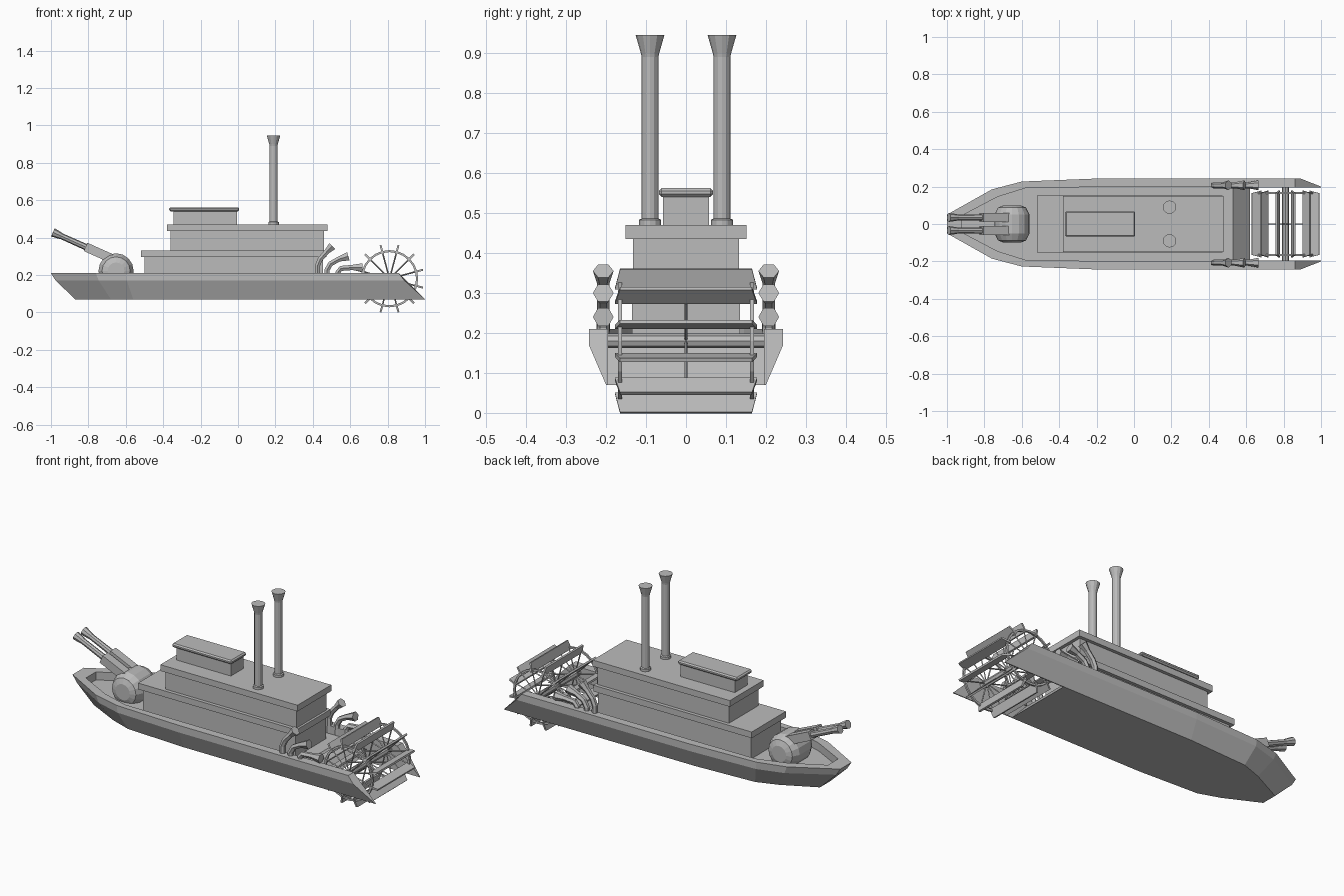
import bpy, bmesh, math
from mathutils import Vector, Matrix

cube = bpy.data.objects.get("Cube")
if cube:
    bpy.data.objects.remove(cube, do_unlink=True)

grey = bpy.data.materials.new("plain_grey")
grey.use_nodes = True
COLOUR = (0.5, 0.5, 0.5, 1)
grey.diffuse_color = COLOUR
grey.node_tree.nodes["Principled BSDF"].inputs["Base Color"].default_value = COLOUR


def finish(name, bm):
    bmesh.ops.recalc_face_normals(bm, faces=bm.faces)
    mesh = bpy.data.meshes.new(name)
    bm.to_mesh(mesh)
    bm.free()
    mesh.materials.append(grey)
    obj = bpy.data.objects.new(name, mesh)
    bpy.context.scene.collection.objects.link(obj)
    return obj


def add_box(bm, x0, x1, y0, y1, z0, z1):
    size = Matrix.Diagonal((x1 - x0, y1 - y0, z1 - z0, 1))
    mid = Matrix.Translation(((x0 + x1) / 2, (y0 + y1) / 2, (z0 + z1) / 2))
    bmesh.ops.create_cube(bm, size=1, matrix=mid @ size)


def box(name, *bounds):
    bm = bmesh.new()
    add_box(bm, *bounds)
    return finish(name, bm)


def add_tube(bm, points, radii, sides=8, turn=0.0):
    """Sweep a polygon along a path, with one radius per point."""
    pts = [Vector(p) for p in points]
    rings = []
    for i, p in enumerate(pts):
        tangent = (pts[min(i + 1, len(pts) - 1)] - pts[max(i - 1, 0)]).normalized()
        u = Vector((1, 0, 0)) if abs(tangent.y) > 0.9 else Vector((0, 1, 0))
        v = tangent.cross(u).normalized()
        angles = [math.tau * k / sides + turn for k in range(sides)]
        rings.append([bm.verts.new(p + radii[i] * (u * math.cos(a) + v * math.sin(a)))
                      for a in angles])
    for a, b in zip(rings, rings[1:]):
        for k in range(sides):
            n = (k + 1) % sides
            bm.faces.new((a[k], a[n], b[n], b[k]))
    bm.faces.new(rings[0])
    bm.faces.new(rings[-1])


def tube(name, points, radii, sides=8, turn=0.0):
    bm = bmesh.new()
    add_tube(bm, points, radii, sides, turn)
    return finish(name, bm)


# Hull: stations from bow to stern, each with (x, y) of inner wall, rim, chine and floor
DECK, RIM, CHINE, FLOOR = 0.165, 0.21, 0.17, 0.07
stations = [
    ((-0.92, 0.045), (-1.0, 0.05), (-0.975, 0.048), (-0.87, 0.045)),
    ((-0.73, 0.145), (-0.76, 0.185), (-0.745, 0.183), (-0.68, 0.14)),
    ((-0.57, 0.195), (-0.6, 0.227), (-0.595, 0.227), (-0.56, 0.182)),
    ((-0.2, 0.197), (-0.2, 0.243), (-0.2, 0.243), (-0.2, 0.2)),
    ((0.53, 0.197), (0.53, 0.243), (0.53, 0.243), (0.53, 0.2)),
    ((0.62, 0.195), (0.62, 0.243), (0.62, 0.243), (0.62, 0.2)),
    ((0.86, 0.195), (0.86, 0.243), (0.89, 0.243), (1.0, 0.2)),
]
bm = bmesh.new()
rows = {}
for side in (-1, 1):
    for i, (inner, rim, chine, floor) in enumerate(stations):
        low = DECK if i < 5 else FLOOR
        low_x = 1.0 if i == 6 else inner[0]
        levels = [(low_x, inner[1], low), (*inner, RIM), (*rim, RIM),
                  (*chine, CHINE), (*floor, FLOOR)]
        rows[side, i] = [bm.verts.new((x, y * side, z)) for x, y, z in levels]
path = [rows[-1, i] for i in range(6, -1, -1)] + [rows[1, i] for i in range(7)]
for a, b in zip(path, path[1:]):
    for k in range(4):
        bm.faces.new((a[k], b[k], b[k + 1], a[k + 1]))
# Deck, sloping transom, flat bottom and the two stern arms
bm.faces.new([r[0] for r in path[2:12]])
bm.faces.new((path[1][0], path[2][0], path[11][0], path[12][0]))
bm.faces.new([path[1][0]] + [r[4] for r in path[1:13]] + [path[12][0]])
for side in (-1, 1):
    a, b = rows[side, 5], rows[side, 6]
    bm.faces.new((a[0], a[4], b[4], b[0]))
    bm.faces.new(b)
finish("hull", bm)


# Cabin storeys: recessed walls divided by thin upright fins, under an overhanging roof
def storey(name, x0, x1, half, z0, z1, roof_top, bays):
    inset = 0.012
    bm = bmesh.new()
    add_box(bm, x0 + inset, x1 - inset, inset - half, half - inset, z0, z1)
    t = 0.002
    for k in range(bays + 1):
        x = x0 + t + (x1 - x0 - 2 * t) * k / bays
        add_box(bm, x - t, x + t, -half, half, z0, z1)
    for k in range(6):
        y = (half - t) * (k / 2.5 - 1)
        add_box(bm, x0, x1, y - t, y + t, z0, z1)
    finish(name + "_walls", bm)
    lip = 0.018
    box(name + "_roof", x0 - lip, x1 + lip, -half - lip, half + lip, z1, roof_top)


storey("lower_cabin", -0.5, 0.455, 0.135, DECK, 0.295, 0.33, 11)
storey("upper_cabin", -0.362, 0.46, 0.133, 0.33, 0.435, 0.47, 10)

# Pilot house with a bevelled roof
box("pilot_house", -0.345, -0.005, -0.057, 0.057, 0.47, 0.545)
roof = box("pilot_roof", -0.368, 0.006, -0.068, 0.068, 0.54, 0.562)
bevel = roof.modifiers.new("soft_edge", "BEVEL")
bevel.width = 0.007
bevel.segments = 1

# Funnels, ventilators and gun barrels, mirrored across the centre line
for side, label in ((1, "left"), (-1, "right")):
    y = 0.09 * side
    heights = (0.47, 0.483, 0.486, 0.89, 0.9, 0.945)
    tube("funnel_" + label, [(0.19, y, z) for z in heights],
         (0.028, 0.028, 0.021, 0.021, 0.023, 0.036), 12)

    vents = {
        "high": [(0.425, 0.17), (0.425, 0.25), (0.44, 0.285), (0.475, 0.325), (0.505, 0.355)],
        "middle": [(0.475, 0.17), (0.475, 0.225), (0.495, 0.26), (0.54, 0.285), (0.59, 0.3)],
        "low": [(0.535, 0.17), (0.535, 0.215), (0.55, 0.235), (0.61, 0.24), (0.665, 0.24)],
    }
    for level, line in vents.items():
        tube(f"{level}_vent_{label}", [(x, 0.207 * side, z) for x, z in line],
             (0.017, 0.016, 0.016, 0.016, 0.026), 6)

    gy = 0.035 * side
    back, tip = Vector((-0.64, gy, 0.272)), Vector((-0.99, gy, 0.428))
    along = [back.lerp(tip, f) for f in (0, 0.5, 0.86, 0.9, 1)]
    tube("gun_barrel_" + label, along, (0.017, 0.017, 0.016, 0.019, 0.024), 8)
    tube("gun_sleeve_" + label, [back, back.lerp(tip, 0.5)], (0.034, 0.034), 4, math.pi / 4)

# Gun turret: a drum lying across the deck with chamfered cheeks
tube("gun_turret", [(-0.652, y, 0.222) for y in (-0.1, -0.088, -0.05, 0.05, 0.088, 0.1)],
     (0.045, 0.075, 0.094, 0.094, 0.075, 0.045), 16)

# Stern paddle wheel: axle, rims, spokes and tapered blades
hub = Vector((0.81, 0, 0.18))
tube("wheel_axle", [hub + Vector((0, y, 0)) for y in (-0.21, 0.21)], (0.018, 0.018), 8)
for side, label in ((1, "left"), (-1, "right")):
    bm = bmesh.new()
    steps = 24
    ring = []
    for k in range(steps):
        a = math.tau * k / steps
        out = Vector((math.sin(a), 0, math.cos(a)))
        ring.append([bm.verts.new(hub + out * r + Vector((0, y * side, 0)))
                     for r, y in ((0.142, 0.16), (0.153, 0.16), (0.153, 0.17), (0.142, 0.17))])
    for k in range(steps):
        a, b = ring[k], ring[(k + 1) % steps]
        for j in range(4):
            n = (j + 1) % 4
            bm.faces.new((a[j], a[n], b[n], b[j]))
    finish("wheel_rim_" + label, bm)

spokes, blades = bmesh.new(), bmesh.new()
for k in range(12):
    a = math.tau * (k + 0.5) / 12
    out = Vector((math.sin(a), 0, math.cos(a)))
    across = Vector((math.cos(a), 0, -math.sin(a))) * 0.005
    for y in (-0.165, 0, 0.165):
        start = hub + Vector((0, y, 0))
        add_tube(spokes, [start, start + out * 0.15], (0.004, 0.004), 4)
    faces = []
    for s in (-1, 1):
        faces.append([blades.verts.new(hub + out * r + Vector((0, y, 0)) + across * s)
                      for r, y in ((0.135, -0.178), (0.135, 0.178),
                                   (0.186, 0.165), (0.186, -0.165))])
    for f in faces:
        blades.faces.new(f)
    for j in range(4):
        n = (j + 1) % 4
        blades.faces.new((faces[0][j], faces[0][n], faces[1][n], faces[1][j]))
finish("wheel_spokes", spokes)
finish("wheel_blades", blades)
